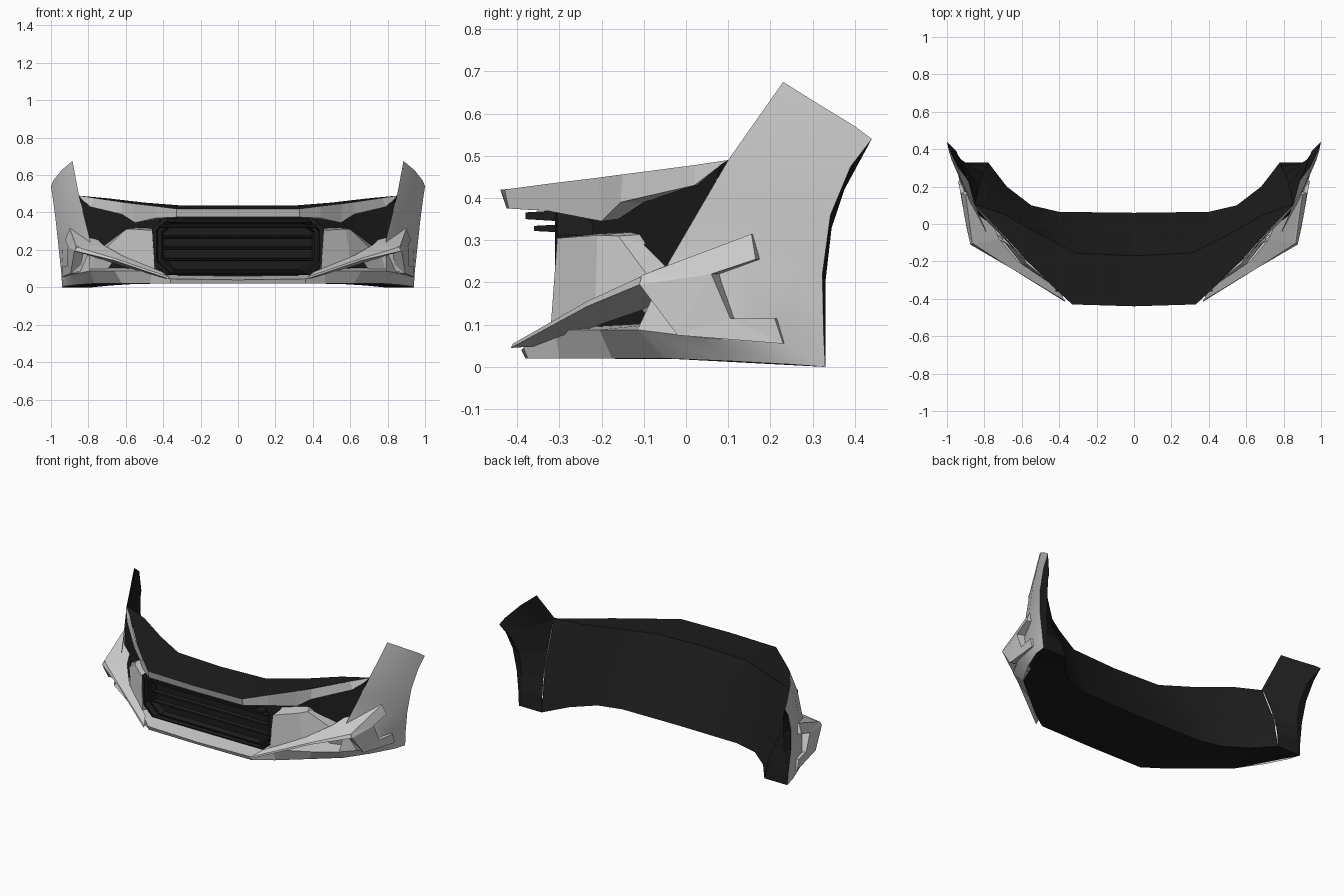
import bpy, bmesh, math

black = bpy.data.materials.new("black_plastic")
black.diffuse_color = (0.012, 0.012, 0.012, 1)


def finish(name, bm, mat=None, smooth=False, mirror=True):
    bmesh.ops.remove_doubles(bm, verts=bm.verts, dist=0.0005)
    bmesh.ops.recalc_face_normals(bm, faces=bm.faces)
    me = bpy.data.meshes.new(name)
    bm.to_mesh(me)
    bm.free()
    ob = bpy.data.objects.new(name, me)
    bpy.context.collection.objects.link(ob)
    if mat:
        me.materials.append(mat)
    if mirror:
        ob.modifiers.new("mirror", 'MIRROR')
    if smooth:
        bpy.ops.object.select_all(action='DESELECT')
        ob.select_set(True)
        bpy.context.view_layer.objects.active = ob
        bpy.ops.object.shade_smooth_by_angle(angle=math.radians(25))
    return ob


def loft(name, rows, mat=None, smooth=False, mirror=True, closed=False, cap=False):
    """Skin quads between rows of equal length."""
    bm = bmesh.new()
    vs = [[bm.verts.new(p) for p in r] for r in rows]
    n = len(rows[0])
    for a, b in zip(vs, vs[1:]):
        for i in range(n if closed else n - 1):
            j = (i + 1) % n
            bm.faces.new((a[i], a[j], b[j], b[i]))
    if cap:
        bm.faces.new(vs[-1])
    return finish(name, bm, mat, smooth, mirror)


# Fender wing, rows from the top down, each front to rear
wing = [
    [(.885, .23, .675), (.945, .31, .625), (.988, .40, .57), (1, .44, .54)],
    [(.85, .10, .49), (.915, .21, .485), (.972, .35, .475), (.99, .39, .475)],
    [(.82, .03, .37), (.89, .15, .36), (.957, .30, .35), (.975, .342, .36)],
    [(.79, -.04, .25), (.87, .10, .24), (.942, .27, .22), (.96, .323, .22)],
    [(.79, -.115, .088), (.88, .03, .07), (.932, .23, .055), (.945, .326, .08)],
    [(.77, -.05, .02), (.86, .10, .014), (.925, .25, .006), (.94, .33, 0)],
]
loft("fender_wing", wing, smooth=True)

# Black closing faces behind the wing
outer = [r[-1] for r in wing]
inner = [(.95, .39, .45), (.945, .375, .42), (.925, .345, .33),
         (.92, .33, .2), (.92, .33, .1), (.92, .33, 0)]
deep = [(.85, .10, .49), (.845, .13, .46), (.83, .20, .33),
        (.81, .27, .2), (.79, .31, .1), (.78, .33, 0)]
loft("wing_back", [outer, inner, deep], black)
loft("wing_top_cap", [wing[0], [deep[0], (.88, .19, .475), (.92, .30, .46), inner[0]]], black)

# Main black shell: front lip, fold line, rear bottom edge, underside
lip_edge = [(0, -.44, .42), (.33, -.43, .42), (.56, -.21, .448), (.77, .02, .478), (.85, .10, .49)]
fold = [(0, -.17, .437), (.31, -.155, .438), (.5, -.06, .453), (.69, .05, .475), (.85, .105, .49)]
waist = [(0, -.06, .24), (.36, -.045, .24), (.54, .03, .24), (.70, .13, .24), (.82, .24, .24)]
rear = [(0, .06, .02), (.4, .065, .02), (.55, .10, .018), (.68, .20, .01), (.78, .33, 0)]
under = [(0, -.38, .02), (.36, -.375, .02), (.47, -.30, .02), (.77, -.05, .02), (.94, .33, 0)]
loft("bumper_shell", [lip_edge, fold, waist, rear, under], black, smooth=True)

# Black liner inside the side intakes
loft("intake_liner", [
    [(.42, -.23, .42), (.62, -.08, .445), (.84, .08, .48)],
    [(.42, -.23, .05), (.64, -.06, .08), (.82, .02, .10)]], black)

# Grey upper visor under the shell's front edge
loft("upper_visor", [
    [(0, -.44, .42), (.33, -.43, .42), (.44, -.325, .434), (.56, -.21, .448),
     (.62, -.15, .456), (.77, .02, .478), (.85, .10, .49)],
    [(0, -.425, .375), (.33, -.42, .375), (.44, -.33, .37), (.55, -.20, .345),
     (.62, -.155, .39), (.79, .02, .43), (.845, .085, .48)],
    [(0, -.30, .372), (.33, -.30, .372), (.42, -.25, .365), (.52, -.16, .35),
     (.60, -.10, .39), (.76, .03, .43), (.845, .085, .48)]])


# Grille frame as nested eight-sided rings
def ring(s, y, dz=0):
    h = [(.39, .365), (.45, .31), (.45, .14), (.38, .07)]
    pts = h + [(-x, z) for x, z in reversed(h)]
    return [(x * s, y, .215 + (z - .215) * (s + dz)) for x, z in pts]


loft("grille_frame", [ring(1.02, -.22), ring(1.02, -.305), ring(.97, -.31), ring(.95, -.28),
                      ring(.91, -.285, -.03), ring(.88, -.25, -.06)],
     black, mirror=False, closed=True, cap=True)

# Horizontal slats, the top two jutting forward as hoods
for name, y, z, w, t in [("upper_grille_hood", -.38, .358, .38, .016),
                         ("lower_grille_hood", -.36, .328, .42, .012),
                         ("upper_grille_slat", -.275, .27, .41, .008),
                         ("middle_grille_slat", -.275, .21, .41, .008),
                         ("lower_grille_slat", -.275, .15, .41, .008)]:
    prof = [(y, z - t / 2), (y, z + t / 2), (-.25, z + t), (-.25, z - t)]
    loft(name, [[(sx * w, a, b) for a, b in prof] for sx in (-1, 1)],
         black, mirror=False, closed=True, cap=True)

# Grey cheek beside the grille
loft("grille_cheek", [
    [(.45, -.20, .315), (.54, -.12, .32), (.57, -.09, .315), (.57, -.06, .30)],
    [(.46, -.305, .305), (.575, -.21, .312), (.60, -.16, .31), (.60, -.10, .29)],
    [(.445, -.32, .10), (.60, -.215, .15), (.70, -.09, .215), (.72, -.03, .22)]])
loft("cheek_inner_side", [
    [(.45, -.20, .315), (.46, -.305, .305)], [(.44, -.22, .08), (.445, -.32, .10)]])

# Diagonal blade: upper face, front edge, underside
loft("diagonal_blade", [
    [(.41, -.34, .085), (.62, -.2, .17), (.72, -.08, .227), (.80, .10, .30)],
    [(.37, -.41, .055), (.66, -.235, .155), (.86, -.105, .215), (.90, .15, .312)],
    [(.37, -.415, .045), (.66, -.235, .143), (.875, -.11, .195), (.90, .14, .27)],
    [(.40, -.34, .05), (.59, -.19, .105), (.73, -.06, .15), (.82, .06, .18)]])

# Raised side panel with a notch open at the back
side = [(.875, -.11, .195), (.895, -.02, .075), (.94, .23, .055), (.937, .21, .115),
        (.915, .105, .115), (.91, .06, .22), (.925, .165, .255), (.90, .155, .315),
        (.865, -.105, .217)]
bm = bmesh.new()
face = bm.faces.new([bm.verts.new(p) for p in side])
back = bmesh.ops.extrude_face_region(bm, geom=[face])["geom"]
bmesh.ops.translate(bm, vec=(-.05, .02, 0), verts=[g for g in back if isinstance(g, bmesh.types.BMVert)])
bmesh.ops.triangulate(bm, faces=[f for f in bm.faces if len(f.verts) > 4])
finish("side_panel", bm)

# Angled grey facet inside the lower intake
loft("intake_facet", [
    [(.66, -.12, .15), (.76, -.06, .19), (.86, -.05, .18)],
    [(.70, -.06, .09), (.79, -.03, .088), (.88, -.02, .08)]])

# Lower lip
loft("lower_lip", [
    [(0, -.24, .06), (.36, -.24, .065), (.45, -.22, .095), (.66, -.04, .105), (.79, -.02, .10)],
    [(0, -.39, .04), (.36, -.385, .045), (.46, -.31, .088), (.66, -.205, .088), (.79, -.115, .088)],
    [(0, -.38, .02), (.36, -.375, .02), (.47, -.30, .02), (.62, -.175, .02), (.77, -.05, .02)]])
